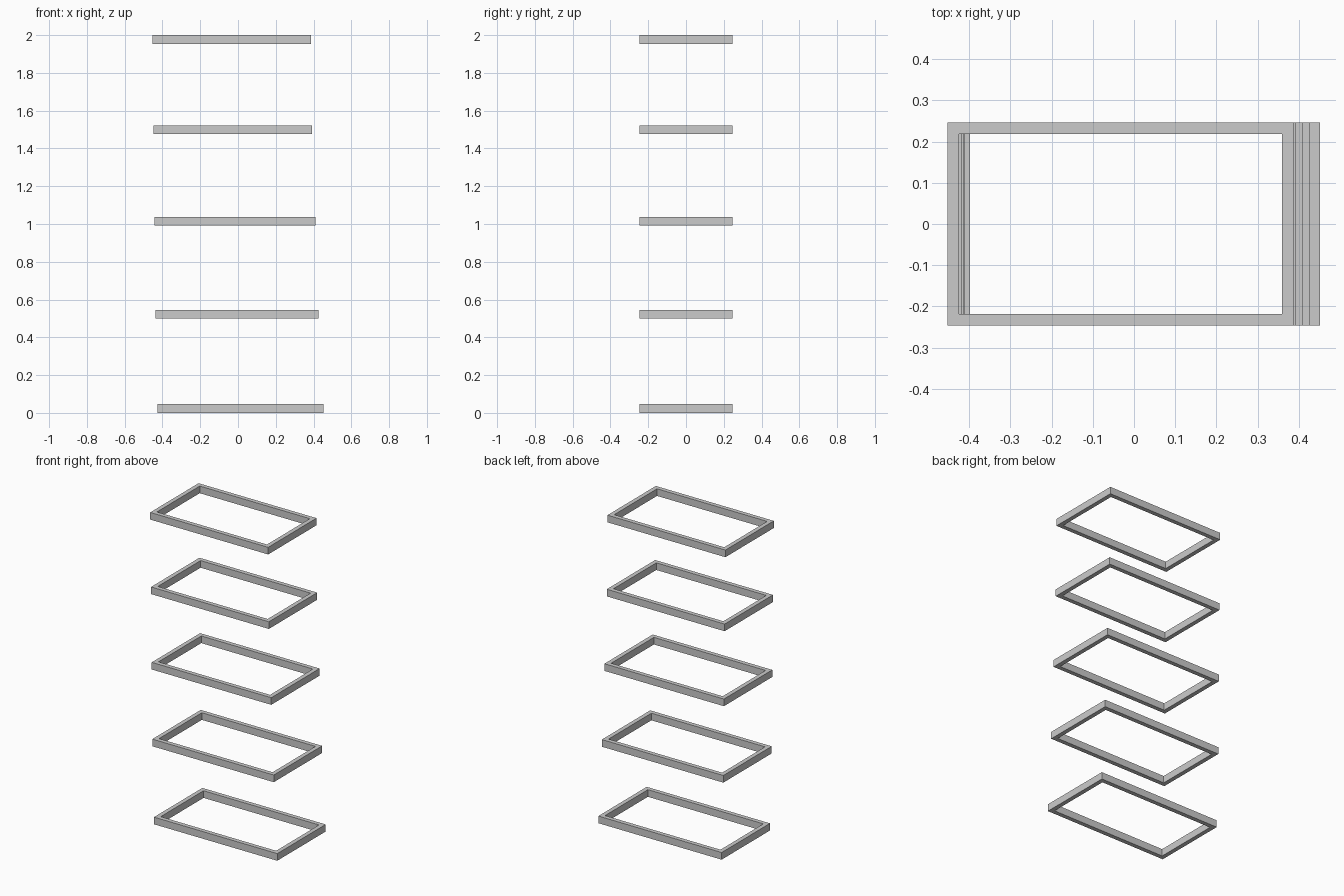
import bpy, bmesh

if "Cube" in bpy.data.objects:
    bpy.data.objects.remove(bpy.data.objects["Cube"])

BAR = 0.028      # width of the frame bars
HEIGHT = 0.046   # height of each frame
HALF_DEPTH = 0.246


def rectangular_frame(name, x0, x1, z0):
    """Open rectangular ring, extruded upward from a flat outline."""
    bm = bmesh.new()
    y = HALF_DEPTH

    def loop(inset):
        a, b, c = x0 + inset, x1 - inset, y - inset
        return [bm.verts.new((px, py, z0))
                for px, py in ((a, -c), (b, -c), (b, c), (a, c))]

    outer, inner = loop(0), loop(BAR)
    faces = []
    for i in range(4):
        j = (i + 1) % 4
        faces.append(bm.faces.new((outer[i], outer[j], inner[j], inner[i])))
    result = bmesh.ops.extrude_face_region(bm, geom=faces, use_keep_orig=True)
    top = [g for g in result["geom"] if isinstance(g, bmesh.types.BMVert)]
    bmesh.ops.translate(bm, verts=top, vec=(0, 0, HEIGHT))
    bmesh.ops.recalc_face_normals(bm, faces=bm.faces)
    mesh = bpy.data.meshes.new(name)
    bm.to_mesh(mesh)
    bm.free()
    obj = bpy.data.objects.new(name, mesh)
    bpy.context.collection.objects.link(obj)
    return obj


# Stack of frames, bottom to top: left edge, right edge, underside
levels = [
    (-0.426, 0.452, 0.0),
    (-0.438, 0.427, 0.499),
    (-0.442, 0.409, 0.992),
    (-0.447, 0.392, 1.476),
    (-0.453, 0.387, 1.954),
]
for n, (left, right, base) in enumerate(levels, 1):
    rectangular_frame(f"shelf_frame_{n}", left, right, base)
